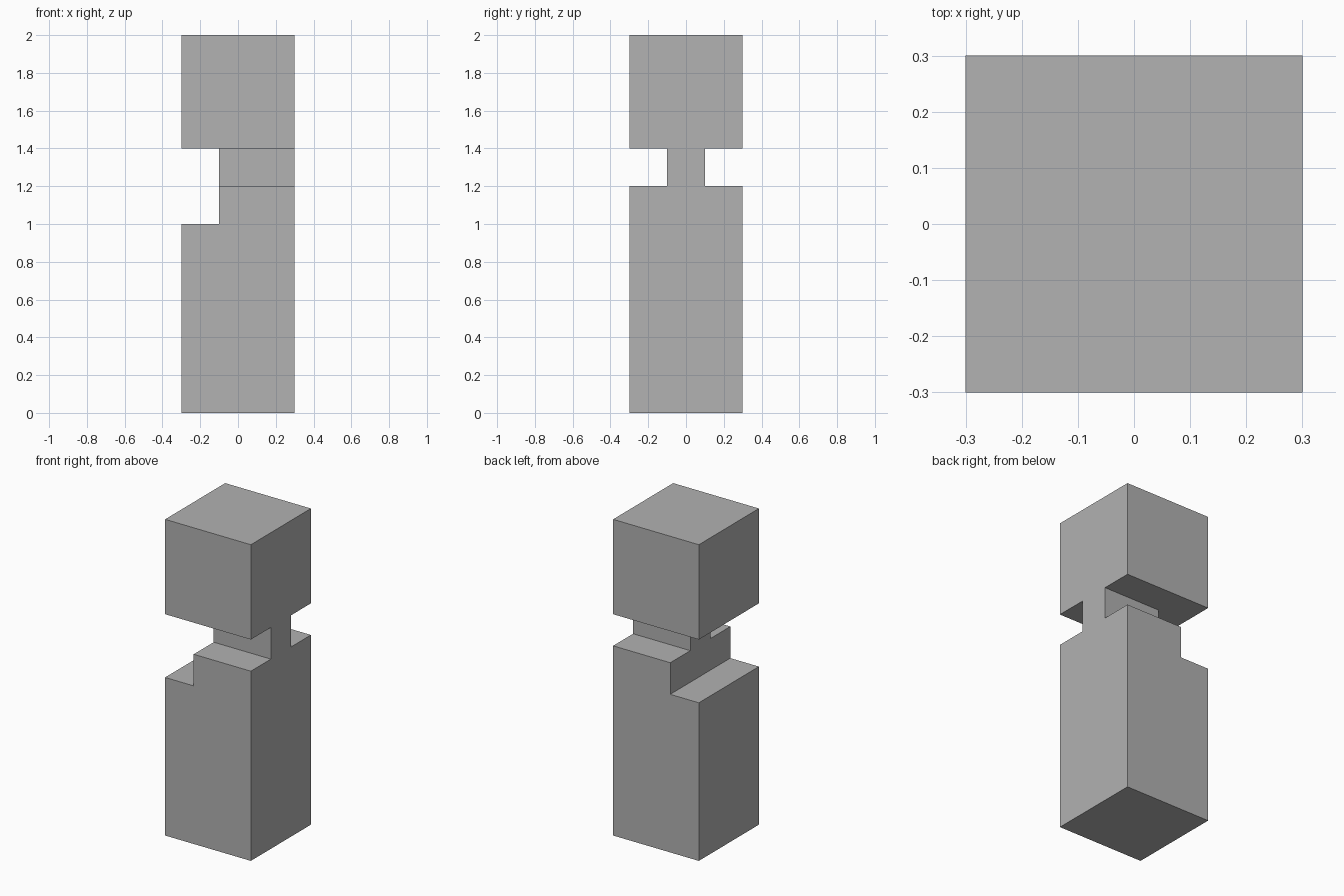
import bpy
import bmesh
from mathutils import Vector

default = bpy.data.objects.get("Cube")
if default:
    bpy.data.objects.remove(default, do_unlink=True)

HALF = 0.3       # half width of the post
NECK = 0.1       # half thickness of the neck
OVER = 0.2       # how far cutters overshoot the post

grey = bpy.data.materials.new("plain grey")
grey.use_nodes = True
colour = (0.445, 0.445, 0.445, 1)
grey.diffuse_color = colour
grey.node_tree.nodes["Principled BSDF"].inputs["Base Color"].default_value = colour


def box(name, low, high):
    """Box between two corners."""
    low, high = Vector(low), Vector(high)
    bm = bmesh.new()
    bmesh.ops.create_cube(bm, size=1)
    bmesh.ops.scale(bm, vec=high - low, verts=bm.verts)
    bmesh.ops.translate(bm, vec=(low + high) / 2, verts=bm.verts)
    mesh = bpy.data.meshes.new(name)
    bm.to_mesh(mesh)
    bm.free()
    mesh.materials.append(grey)
    obj = bpy.data.objects.new(name, mesh)
    bpy.context.collection.objects.link(obj)
    return obj


# Square post
post = box("notched_post", (-HALF, -HALF, 0), (HALF, HALF, 2))

# Deep notch on the right side, shallower notches front and back
out = HALF + OVER
cutters = [box("side_notch_cutter", (-out, -out, 1), (-NECK, out, 1.4))]
for name, y0, y1 in (("front", -out, -NECK), ("back", NECK, out)):
    cutters.append(box(name + "_notch_cutter", (-out, y0, 1.2), (out, y1, 1.4)))

for cutter in cutters:
    cutter.hide_render = True
    cut = post.modifiers.new(cutter.name, "BOOLEAN")
    cut.operation = "DIFFERENCE"
    cut.solver = "EXACT"
    cut.object = cutter

# Bake the cuts and drop the cutters
bpy.context.view_layer.update()
graph = bpy.context.evaluated_depsgraph_get()
baked = bpy.data.meshes.new_from_object(post.evaluated_get(graph))
post.modifiers.clear()
post.data = baked
for cutter in cutters:
    bpy.data.objects.remove(cutter, do_unlink=True)
